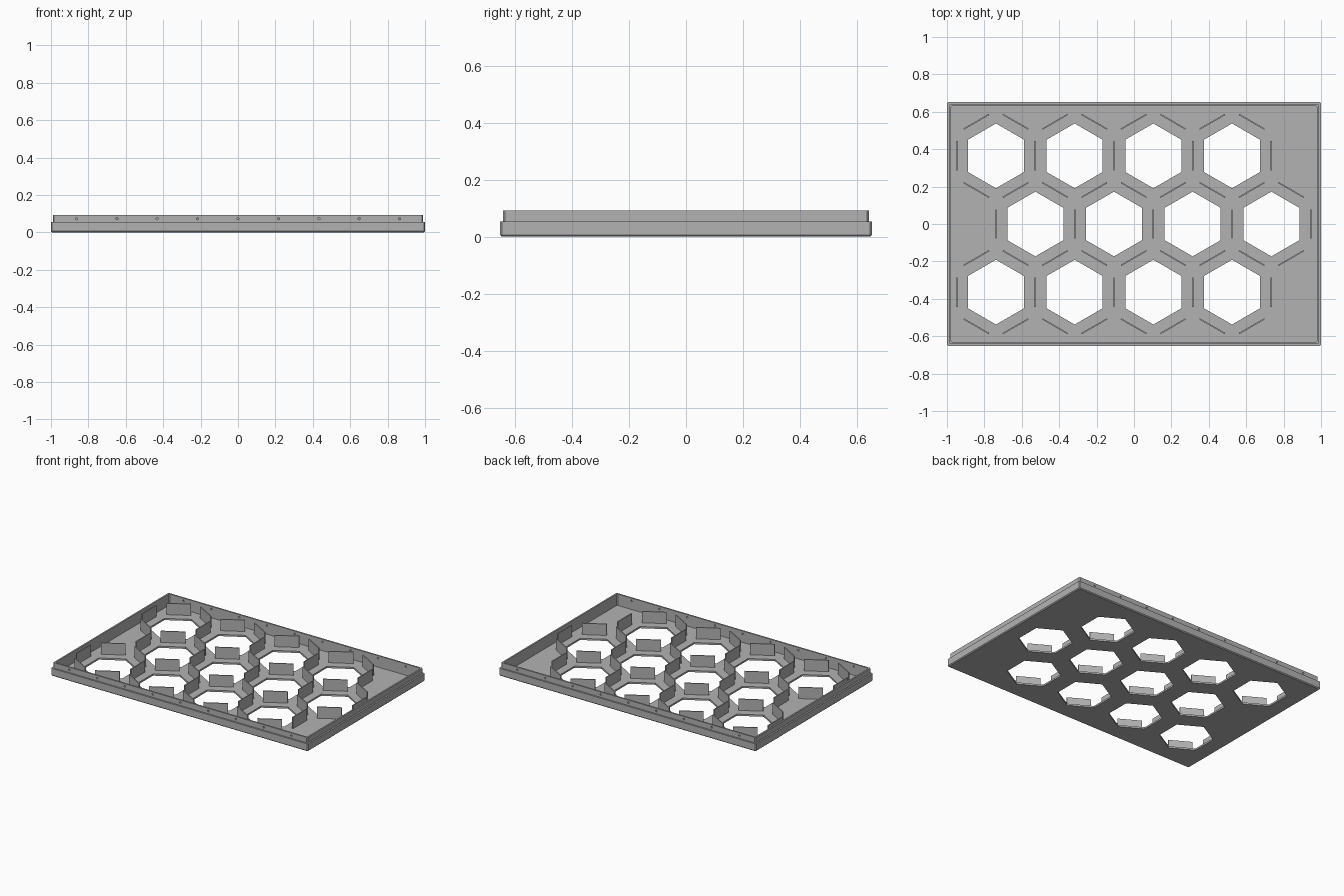
import bpy
import bmesh
from math import pi, cos, sin, radians
from mathutils import Matrix, Vector

cube = bpy.data.objects.get("Cube")
if cube:
    bpy.data.objects.remove(cube, do_unlink=True)

HX, HY = 1.0, 0.652          # half size of the tray
FLOOR, LEDGE, TOP = 0.012, 0.054, 0.092
PITCH = 0.4207               # spacing of the hexagonal cells
ROW = PITCH * sin(pi / 3)

grey = bpy.data.materials.new("plain grey")
grey.use_nodes = True
colour = (0.45, 0.45, 0.45, 1)
grey.diffuse_color = colour
grey.node_tree.nodes["Principled BSDF"].inputs["Base Color"].default_value = colour


def make_object(name, bm):
    bmesh.ops.recalc_face_normals(bm, faces=bm.faces)
    mesh = bpy.data.meshes.new(name)
    bm.to_mesh(mesh)
    bm.free()
    mesh.materials.append(grey)
    obj = bpy.data.objects.new(name, mesh)
    bpy.context.collection.objects.link(obj)
    return obj


def rectangle(bm, inset, z, cut=0.006):
    """Loop of vertices round a rectangle with tiny cut corners."""
    x, y = HX - inset, HY - inset
    points = []
    for sx, sy in ((1, 1), (-1, 1), (-1, -1), (1, -1)):
        pair = [(sx * x, sy * (y - cut)), (sx * (x - cut), sy * y)]
        points += pair if sx == sy else pair[::-1]
    return [bm.verts.new((px, py, z)) for px, py in points]


# Tray: stepped lip, thin rim and sunken floor
bm = bmesh.new()
profile = [(0.006, 0), (0, 0.006), (0, LEDGE), (0.011, LEDGE),
           (0.011, TOP), (0.022, TOP), (0.022, FLOOR)]
loops = [rectangle(bm, inset, z) for inset, z in profile]
for a, b in zip(loops, loops[1:]):
    for i in range(len(a)):
        j = (i + 1) % len(a)
        bm.faces.new((a[i], a[j], b[j], b[i]))
bm.faces.new(loops[0])
bm.faces.new(loops[-1])
tray = make_object("tray", bm)

# Cell centres: three staggered rows of four
cells = []
for row in (-1, 0, 1):
    start = -0.738 + (PITCH / 2 if row == 0 else 0)
    cells += [Vector((start + PITCH * i, row * ROW, 0)) for i in range(4)]

# Cutter for the hexagonal openings
bm = bmesh.new()
for c in cells:
    place = Matrix.Translation(c) @ Matrix.Rotation(pi / 6, 4, 'Z')
    ret = bmesh.ops.create_cone(bm, cap_ends=True, segments=6, radius1=0.173,
                                radius2=0.173, depth=0.1)
    # Turn so that a corner points along +y
    corner = min(abs(v.co.x) for v in ret["verts"])
    if corner < 0.01:
        place = Matrix.Translation(c)
    bmesh.ops.transform(bm, matrix=place, verts=ret["verts"])
hex_cutter = make_object("opening_cutter", bm)

# Cutter for the pin holes in the front and back rims
bm = bmesh.new()
for side in (-1, 1):
    for i in range(-4, 5):
        place = (Matrix.Translation((i * 0.216, side * (HY - 0.016), 0.073))
                 @ Matrix.Rotation(pi / 2, 4, 'X'))
        bmesh.ops.create_cone(bm, cap_ends=True, segments=12, radius1=0.006,
                              radius2=0.006, depth=0.04, matrix=place)
pin_cutter = make_object("pin_hole_cutter", bm)

for cutter in (hex_cutter, pin_cutter):
    mod = tray.modifiers.new(cutter.name, 'BOOLEAN')
    mod.operation = 'DIFFERENCE'
    mod.solver = 'EXACT'
    mod.object = cutter
    cutter.hide_render = True
    cutter.hide_viewport = True
    cutter.display_type = 'WIRE'

# Thin upright fins on every cell side, shared between neighbours
bm = bmesh.new()
placed = set()
for c in cells:
    for k in range(6):
        angle = radians(60 * k)
        mid = c + Vector((cos(angle), sin(angle), 0)) * PITCH / 2
        key = (round(mid.x, 2), round(mid.y, 2))
        if any(abs(key[0] - p[0]) + abs(key[1] - p[1]) < 0.05 for p in placed):
            continue
        placed.add(key)
        low = FLOOR - 0.004
        mid.z = (low + TOP) / 2
        place = (Matrix.Translation(mid) @ Matrix.Rotation(angle, 4, 'Z')
                 @ Matrix.Diagonal((0.007, 0.157, TOP - low, 1)))
        bmesh.ops.create_cube(bm, size=1, matrix=place)
make_object("cell_fins", bm)
